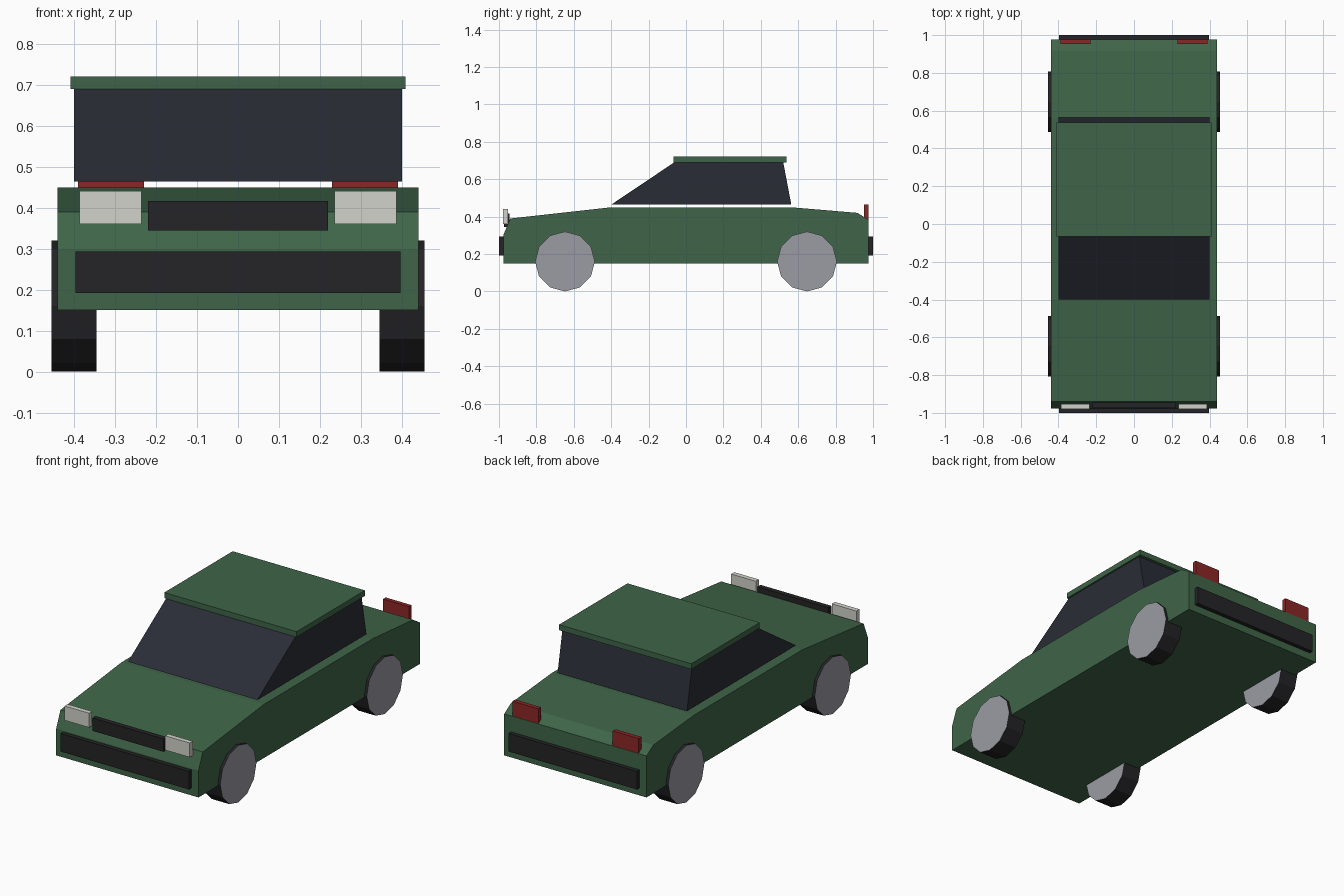
import bpy, bmesh, math
from mathutils import Matrix

if "Cube" in bpy.data.objects:
    bpy.data.objects.remove(bpy.data.objects["Cube"])


def material(name, r, g, b):
    m = bpy.data.materials.new(name)
    m.diffuse_color = (r, g, b, 1)
    m.use_nodes = True
    m.node_tree.nodes["Principled BSDF"].inputs["Base Color"].default_value = m.diffuse_color
    return m


GREEN = material("green_paint", 0.05, 0.13, 0.065)
GLASS = material("dark_glass", 0.022, 0.026, 0.036)
BLACK = material("black_trim", 0.018, 0.017, 0.019)
WHITE = material("lamp_white", 0.65, 0.65, 0.6)
RED = material("lamp_red", 0.26, 0.02, 0.02)
METAL = material("hub_grey", 0.33, 0.33, 0.37)


def finish(name, bm, *mats):
    bmesh.ops.recalc_face_normals(bm, faces=bm.faces)
    mesh = bpy.data.meshes.new(name)
    bm.to_mesh(mesh)
    bm.free()
    for m in mats:
        mesh.materials.append(m)
    ob = bpy.data.objects.new(name, mesh)
    bpy.context.collection.objects.link(ob)
    return ob


def side_profile(name, points, half_width, mat):
    """Extrude a (y, z) side outline across the car's width."""
    bm = bmesh.new()
    face = bm.faces.new([bm.verts.new((-half_width, y, z)) for y, z in points])
    ext = bmesh.ops.extrude_face_region(bm, geom=[face])
    verts = [v for v in ext["geom"] if isinstance(v, bmesh.types.BMVert)]
    bmesh.ops.translate(bm, verts=verts, vec=(2 * half_width, 0, 0))
    return finish(name, bm, mat)


def box(name, x, y, z, mat):
    """Box from (min, max) ranges."""
    bm = bmesh.new()
    bmesh.ops.create_cube(bm, size=1)
    for v in bm.verts:
        v.co = [(a + b) / 2 + c * (b - a) for (a, b), c in zip((x, y, z), v.co)]
    return finish(name, bm, mat)


def wheel(name, x, y, radius=0.16, width=0.11):
    """Twelve-sided tyre with grey end caps."""
    bm = bmesh.new()
    bmesh.ops.create_cone(bm, cap_ends=True, segments=12, radius1=radius,
                          radius2=radius, depth=width)
    for f in bm.faces:
        f.material_index = 1 if len(f.verts) > 4 else 0
    bmesh.ops.transform(bm, matrix=Matrix.Rotation(math.pi / 2, 4, 'Y'), verts=bm.verts)
    ob = finish(name, bm, BLACK, METAL)
    ob.location = (x, y, radius)


# Body shell
side_profile("body", [(-0.977, 0.15), (-0.977, 0.30), (-0.94, 0.39), (-0.40, 0.45),
                      (0.56, 0.45), (0.917, 0.42), (0.977, 0.382), (0.977, 0.15)],
             0.44, GREEN)

# Cabin glass and roof panel
side_profile("cabin_glass", [(-0.40, 0.464), (-0.063, 0.69), (0.52, 0.69), (0.563, 0.464)],
             0.40, GLASS)
box("roof", (-0.409, 0.409), (-0.067, 0.537), (0.69, 0.721), GREEN)

# Bumpers and grille
box("front_bumper", (-0.397, 0.397), (-1.0, -0.95), (0.192, 0.293), BLACK)
box("rear_bumper", (-0.397, 0.397), (0.95, 1.0), (0.192, 0.293), BLACK)
box("grille", (-0.22, 0.22), (-0.973, -0.945), (0.345, 0.417), BLACK)

# Lamps and wheels on both sides
for side, s in (("left", -1), ("right", 1)):
    box(f"headlight_{side}", sorted((s * 0.235, s * 0.387)), (-0.979, -0.952),
        (0.361, 0.441), WHITE)
    box(f"tail_light_{side}", sorted((s * 0.23, s * 0.39)), (0.952, 0.976),
        (0.375, 0.466), RED)
    for end, y in (("front", -0.647), ("rear", 0.647)):
        wheel(f"{end}_wheel_{side}", s * 0.4, y)
